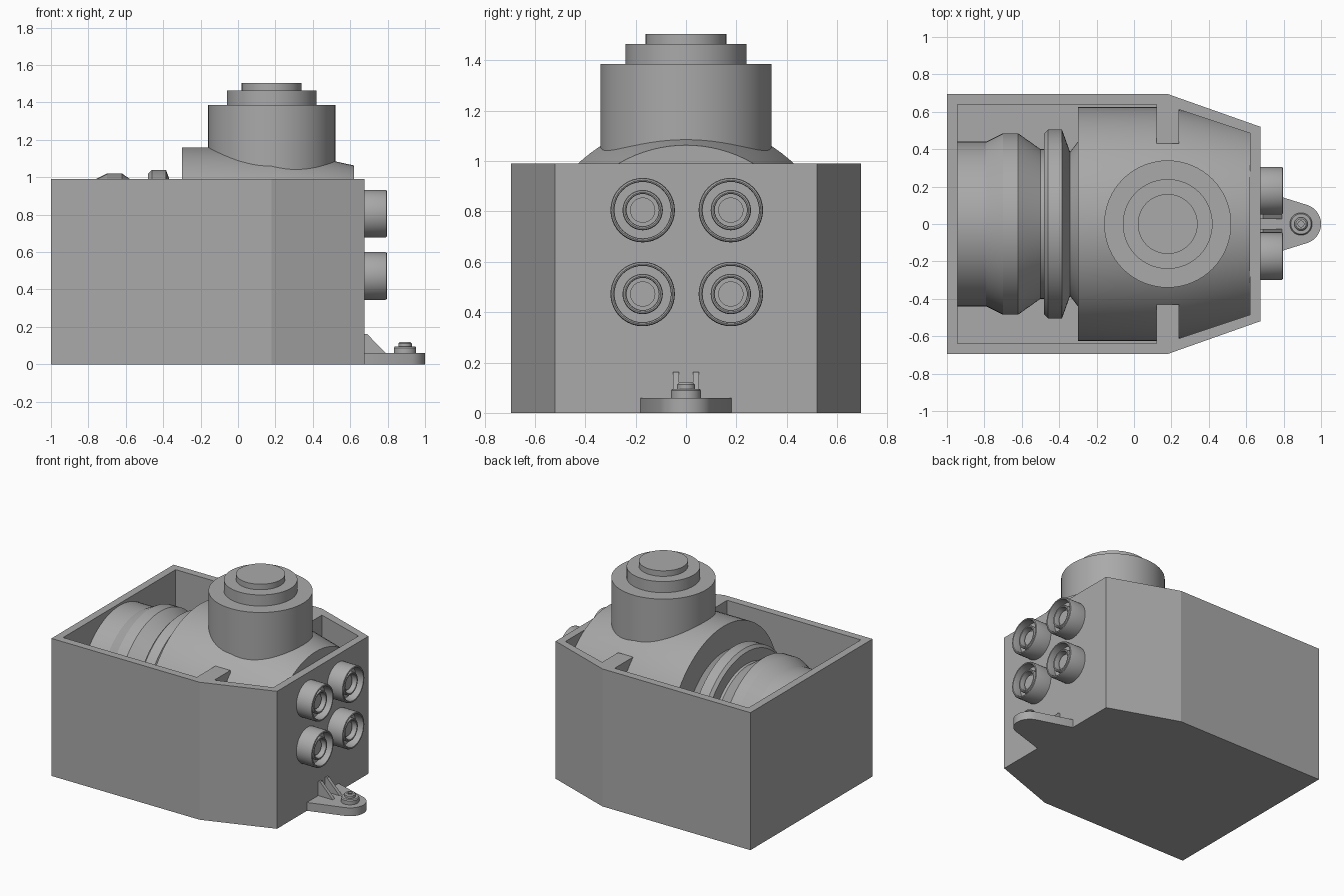
import bpy, bmesh, math
from mathutils import Matrix, Vector

cube = bpy.data.objects.get("Cube")
if cube:
    bpy.data.objects.remove(cube, do_unlink=True)

grey = bpy.data.materials.new("plain grey")
grey.use_nodes = True
COLOUR = (0.4, 0.4, 0.4, 1)
grey.diffuse_color = COLOUR
grey.node_tree.nodes["Principled BSDF"].inputs["Base Color"].default_value = COLOUR


def finish(bm, name, smooth=False):
    bmesh.ops.recalc_face_normals(bm, faces=bm.faces)
    mesh = bpy.data.meshes.new(name)
    bm.to_mesh(mesh)
    bm.free()
    obj = bpy.data.objects.new(name, mesh)
    bpy.context.collection.objects.link(obj)
    mesh.materials.append(grey)
    bpy.ops.object.select_all(action='DESELECT')
    obj.select_set(True)
    bpy.context.view_layer.objects.active = obj
    if smooth:
        bpy.ops.object.shade_smooth_by_angle(angle=math.radians(25))
    return obj


def prism(name, points, depth, matrix=Matrix(), smooth=False):
    """Extrude a flat outline along its local z."""
    bm = bmesh.new()
    face = bm.faces.new([bm.verts.new((x, y, 0)) for x, y in points])
    top = bmesh.ops.extrude_face_region(bm, geom=[face])["geom"]
    verts = [v for v in top if isinstance(v, bmesh.types.BMVert)]
    bmesh.ops.translate(bm, verts=verts, vec=(0, 0, depth))
    bm.transform(matrix)
    return finish(bm, name, smooth)


def lathe(name, profile, origin, along_x=False, segments=64, floor=None):
    """Turn (radius, height) points around z, or around x."""
    bm = bmesh.new()
    rings = []
    for r, h in profile:
        rings.append([bm.verts.new((r * math.cos(a), r * math.sin(a), h))
                      for a in (math.tau * i / segments for i in range(segments))])
    for low, high in zip(rings, rings[1:]):
        for i in range(segments):
            j = (i + 1) % segments
            bm.faces.new((low[i], low[j], high[j], high[i]))
    bm.faces.new(rings[0])
    bm.faces.new(rings[-1])
    turn = Matrix.Rotation(math.pi / 2, 4, 'Y') if along_x else Matrix()
    bm.transform(Matrix.Translation(origin) @ turn)
    if floor is not None:
        cut = bmesh.ops.bisect_plane(bm, geom=bm.verts[:] + bm.edges[:] + bm.faces[:],
                                     plane_co=(0, 0, floor), plane_no=(0, 0, 1), clear_inner=True)
        edges = [e for e in cut["geom_cut"] if isinstance(e, bmesh.types.BMEdge)]
        bmesh.ops.holes_fill(bm, edges=edges)
    return finish(bm, name, True)


def mirrored(half):
    return half + [(x, -y) for x, y in reversed(half)]


# Open housing with two inner ribs
housing = prism("housing", mirrored([(-1, 0.695), (0.18, 0.695), (0.675, 0.52)]), 0.99)
cavity = prism("cavity_cutter",
               mirrored([(-0.945, 0.64), (0.12, 0.64), (0.12, 0.43), (0.24, 0.43),
                         (0.24, 0.612), (0.62, 0.485)]), 1.2, Matrix.Translation((0, 0, 0.06)))
cavity.hide_render = True
cut = housing.modifiers.new("cavity", 'BOOLEAN')
cut.operation = 'DIFFERENCE'
cut.solver = 'EXACT'
cut.object = cavity
bpy.context.view_layer.objects.active = housing
bpy.ops.object.modifier_apply(modifier="cavity")
bpy.data.objects.remove(cavity, do_unlink=True)

# Horizontal drum with its stepped neck
lathe("drum", [(0.44, -0.945), (0.44, -0.79), (0.485, -0.7), (0.485, -0.62), (0.4, -0.5),
               (0.4, -0.48), (0.485, -0.48), (0.505, -0.46), (0.505, -0.385), (0.385, -0.342),
               (0.44, -0.3), (0.625, -0.3), (0.625, 0.18), (0.528, 0.62)],
      (0, 0, 0.535), along_x=True, segments=96, floor=0.03)

# Upright stepped turret
lathe("turret", [(0.34, 0.6), (0.34, 1.385), (0.24, 1.385), (0.24, 1.465),
                 (0.16, 1.465), (0.16, 1.505)], (0.18, 0, 0))

# Four round sockets on the end wall
for row, z in (("upper", 0.805), ("lower", 0.472)):
    for side, y in (("right", -0.172), ("left", 0.178)):
        lathe(f"{row}_{side}_socket",
              [(0.128, -0.01), (0.128, 0.112), (0.125, 0.119), (0.119, 0.122), (0.114, 0.12),
               (0.112, 0.113), (0.112, 0.06), (0.08, 0.06), (0.08, 0.095), (0.077, 0.101),
               (0.071, 0.103), (0.066, 0.101), (0.064, 0.095), (0.064, 0.06), (0.05, 0.06),
               (0.05, 0.075)], (0.675, y, z), along_x=True, segments=40)

# Hitch plate with a rounded tip
tip = [(0.893 + 0.107 * math.cos(a), 0.107 * math.sin(a))
       for a in (math.radians(70 - 10 * i) for i in range(15))]
prism("hitch_plate", [(0.66, 0.18), (0.675, 0.18)] + tip + [(0.675, -0.18), (0.66, -0.18)],
      0.06, smooth=True)

# Hitch pin with a small dimple
lathe("hitch_pin", [(0.06, 0.05), (0.06, 0.088), (0.054, 0.095), (0.036, 0.095), (0.036, 0.112),
                    (0.028, 0.12), (0.016, 0.12), (0.016, 0.105)], (0.893, 0, 0), segments=32)

# Pair of gussets bracing the hitch
for side, y in (("left", 0.051), ("right", -0.027)):
    prism(f"{side}_gusset", [(0.66, 0.05), (0.8, 0.05), (0.69, 0.162), (0.66, 0.162)], 0.024,
          Matrix.Translation((0, y, 0)) @ Matrix.Rotation(math.pi / 2, 4, 'X'))
